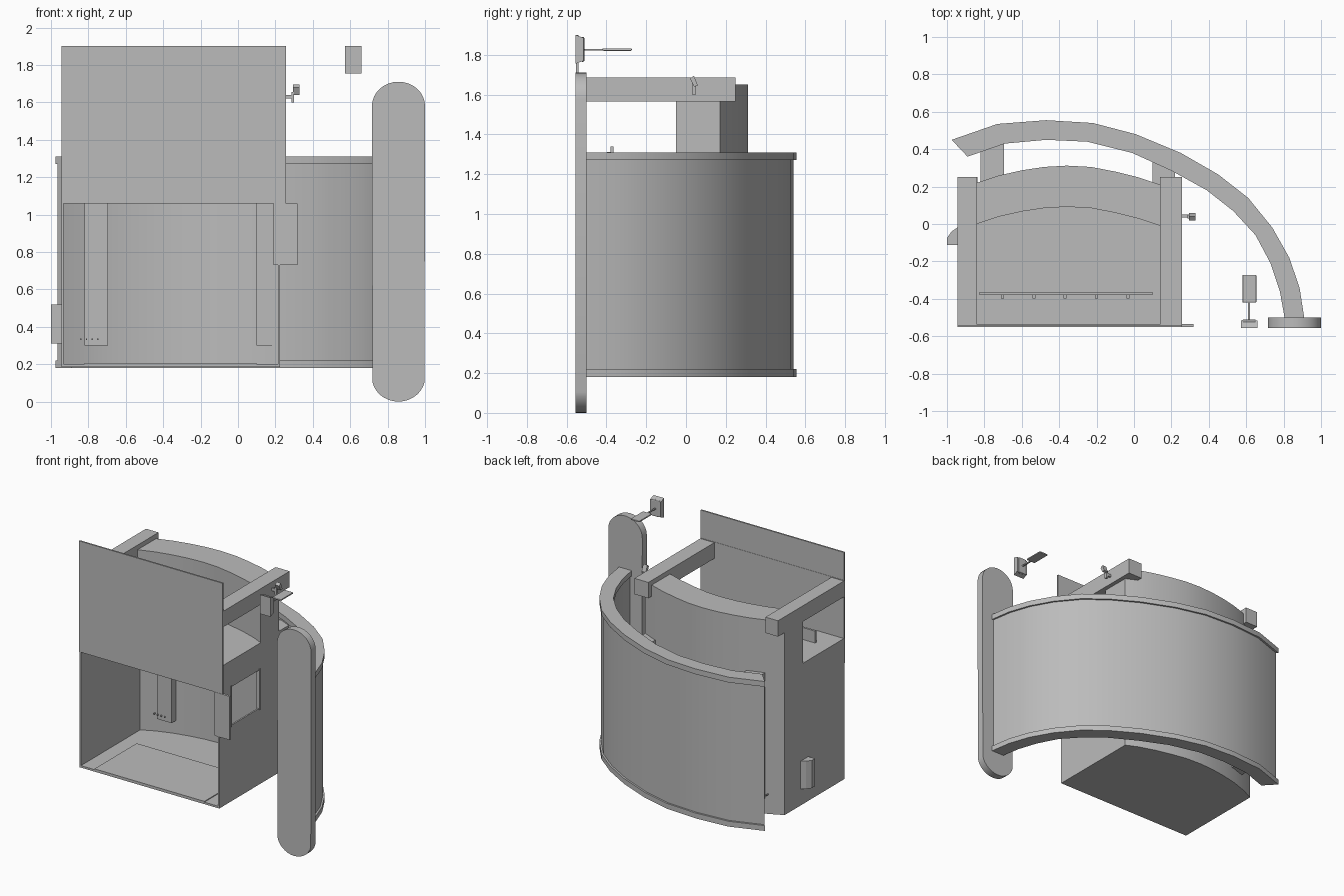
import bpy, bmesh, math
from mathutils import Vector

cube = bpy.data.objects.get("Cube")
if cube:
    bpy.data.objects.remove(cube, do_unlink=True)

grey = bpy.data.materials.new("plain grey")
grey.use_nodes = True
grey.diffuse_color = (0.5, 0.5, 0.5, 1)
grey.node_tree.nodes["Principled BSDF"].inputs["Base Color"].default_value = (0.5, 0.5, 0.5, 1)


def finish(name, bm, smooth=False):
    bmesh.ops.recalc_face_normals(bm, faces=bm.faces)
    mesh = bpy.data.meshes.new(name)
    bm.to_mesh(mesh)
    bm.free()
    mesh.materials.append(grey)
    obj = bpy.data.objects.new(name, mesh)
    bpy.context.collection.objects.link(obj)
    bpy.ops.object.select_all(action='DESELECT')
    obj.select_set(True)
    bpy.context.view_layer.objects.active = obj
    if smooth:
        bpy.ops.object.shade_smooth_by_angle(angle=math.radians(35))
    return obj


def prism(name, points, axis, low, high, smooth=False):
    """Extrude a flat outline along one axis; points use the other two axes in order."""
    bm = bmesh.new()

    def place(p, d):
        co = list(p)
        co.insert("xyz".index(axis), d)
        return bm.verts.new(co)

    rings = [[place(p, d) for p in points] for d in (low, high)]
    bm.faces.new(rings[0])
    bm.faces.new(rings[1])
    for i in range(len(points)):
        j = (i + 1) % len(points)
        bm.faces.new((rings[0][i], rings[0][j], rings[1][j], rings[1][i]))
    return finish(name, bm, smooth)


def box(name, x, y, z, bevel=0):
    obj = prism(name, [(x[0], y[0]), (x[1], y[0]), (x[1], y[1]), (x[0], y[1])], "z", *z)
    if bevel:
        mod = obj.modifiers.new("bevel", 'BEVEL')
        mod.width = bevel
        mod.segments = 2
    return obj


def band(name, outer, inner, low, high):
    """Upright wall of quads between two matching plan curves."""
    bm = bmesh.new()
    rows = [[bm.verts.new((p[0], p[1], z)) for p in line]
            for line, z in ((outer, low), (outer, high), (inner, high), (inner, low))]
    for k in range(4):
        a, b = rows[k], rows[(k + 1) % 4]
        for i in range(len(outer) - 1):
            bm.faces.new((a[i], a[i + 1], b[i + 1], b[i]))
    for i in (0, -1):
        bm.faces.new([row[i] for row in rows])
    return finish(name, bm, True)


# Sweeping screen wall with wider rails at top and bottom
outer = [(-.975, .45), (-.73, .535), (-.47, .555), (-.22, .54), (.01, .48), (.25, .38),
         (.45, .265), (.61, .14), (.74, -.02), (.83, -.18), (.885, -.34), (.91, -.5)]
inner = [(-.89, .36), (-.69, .43), (-.47, .45), (-.25, .44), (-.01, .38), (.2, .285),
         (.39, .18), (.53, .07), (.65, -.06), (.73, -.21), (.78, -.36), (.805, -.5)]


def blend(a, b, t):
    return [Vector(p).lerp(Vector(q), t) for p, q in zip(a, b)]


band("screen_wall", blend(outer, inner, .13), blend(outer, inner, .87), .2, 1.29)
band("screen_bottom_rail", outer, inner, .18, .22)
band("screen_top_rail", outer, inner, 1.27, 1.31)

# Rounded end post
post = []
for i in range(32):
    a = math.tau * i / 32
    s, c = math.sin(a), math.cos(a)
    post.append((.858 + .142 * c, .855 + math.copysign(.725, s + 1e-9) + .13 * s))
prism("end_post", post, "y", -.555, -.5, True)

# Booth back: thin curved wall with a deep header above
left, right, front = -.945, .225, -.545
back = [(left, .17), (-.84, .22), (-.72, .26), (-.6, .287), (-.48, .305), (-.36, .312),
        (-.23, .305), (-.1, .28), (.02, .25), (.14, .21), (right, .17)]


def shifted(d):
    return [(x, y - d) for x, y in back]


band("back_wall", back, shifted(.012), .19, 1.3)
band("back_header", back, shifted(.22), 1.23, 1.65)

# Floor and upper deck follow the curved back
prism("floor", [(right, front), (left, front)] + back, "z", .185, .2)
prism("upper_deck", [(right, front), (left, front)] + shifted(.21), "z", 1.23, 1.25)
box("floor_plate", (-.82, .1), (front, -.04), (.198, .206))

# Side walls with an open upper window, and a hatch in one side
profile = [(front, .187), (.17, .187), (.17, 1.65), (-.04, 1.65), (-.04, 1.25), (front, 1.25)]
prism("right_wall", profile, "x", left, left + .012)
hatch_wall = prism("left_wall", profile, "x", right - .012, right)
cutter = box("hatch_cutter", (.1, .4), (-.4, -.07), (.76, 1.05))
cutter.hide_render = True
mod = hatch_wall.modifiers.new("hatch", 'BOOLEAN')
mod.operation = 'DIFFERENCE'
mod.solver = 'EXACT'
mod.object = cutter
bpy.context.view_layer.objects.active = hatch_wall
bpy.ops.object.modifier_apply(modifier=mod.name)
bpy.data.objects.remove(cutter, do_unlink=True)

# Hatch frame and the bracket at the front corner
for name, y in (("hatch_frame_front", -.41), ("hatch_frame_back", -.07)):
    box(name, (right - .02, right + .006), (y, y + .01), (.75, 1.06))
box("hatch_bracket", (.19, .317), (-.552, -.535), (.73, 1.06))

# Front fascia in two panels
box("front_panel", (left, .257), (-.55, -.538), (1.06, 1.69))
box("front_sign", (left, .257), (-.552, -.54), (1.69, 1.9))

# Roof beams
for name, x in (("right_beam", (left, -.84)), ("left_beam", (.14, .257))):
    box(name, x, (-.54, .25), (1.565, 1.685))

# Rear spacers joining booth and screen
box("right_spacer", (-.82, -.695), (.2, .43), (.3, 1.25))
box("left_spacer", (.1, .22), (.17, .33), (.3, 1.25))

# Low divider on the deck with its studs
box("deck_divider", (-.825, .1), (-.38, -.364), (1.25, 1.34))
for i in range(5):
    x = -.703 + .1675 * i
    box("divider_stud", (x - .008, x + .008), (-.398, -.38), (1.295, 1.311))
for i in range(4):
    x = -.84 + .03 * i
    box("wall_stud", (x - .004, x + .004), (.19, .25), (.33, .338))

# Side utility box
prism("utility_box", [(left, -.02), (-.975, -.04), (-1, -.075), (-1, -.112), (left, -.112)],
      "z", .31, .52)

# Small sensor on the beam
box("sensor_mount", (.25, .295), (.035, .05), (1.62, 1.64))
box("sensor_stem", (.285, .3), (.03, .05), (1.6, 1.655))
prism("sensor_head", [(.02, 1.68), (.04, 1.64), (.06, 1.645), (.04, 1.695)], "x", .295, .33)

# Viewing unit above the post: housing, arm and paddle
prism("unit_housing", [(-.555, 1.755), (-.515, 1.77), (-.515, 1.885), (-.555, 1.9)],
      "x", .572, .66)
box("unit_frame", (.58, .652), (-.53, -.51), (1.765, 1.89), .008)
box("unit_arm", (.61, .62), (-.52, -.41), (1.822, 1.83))
box("unit_paddle", (.58, .654), (-.42, -.272), (1.82, 1.832), .005)
